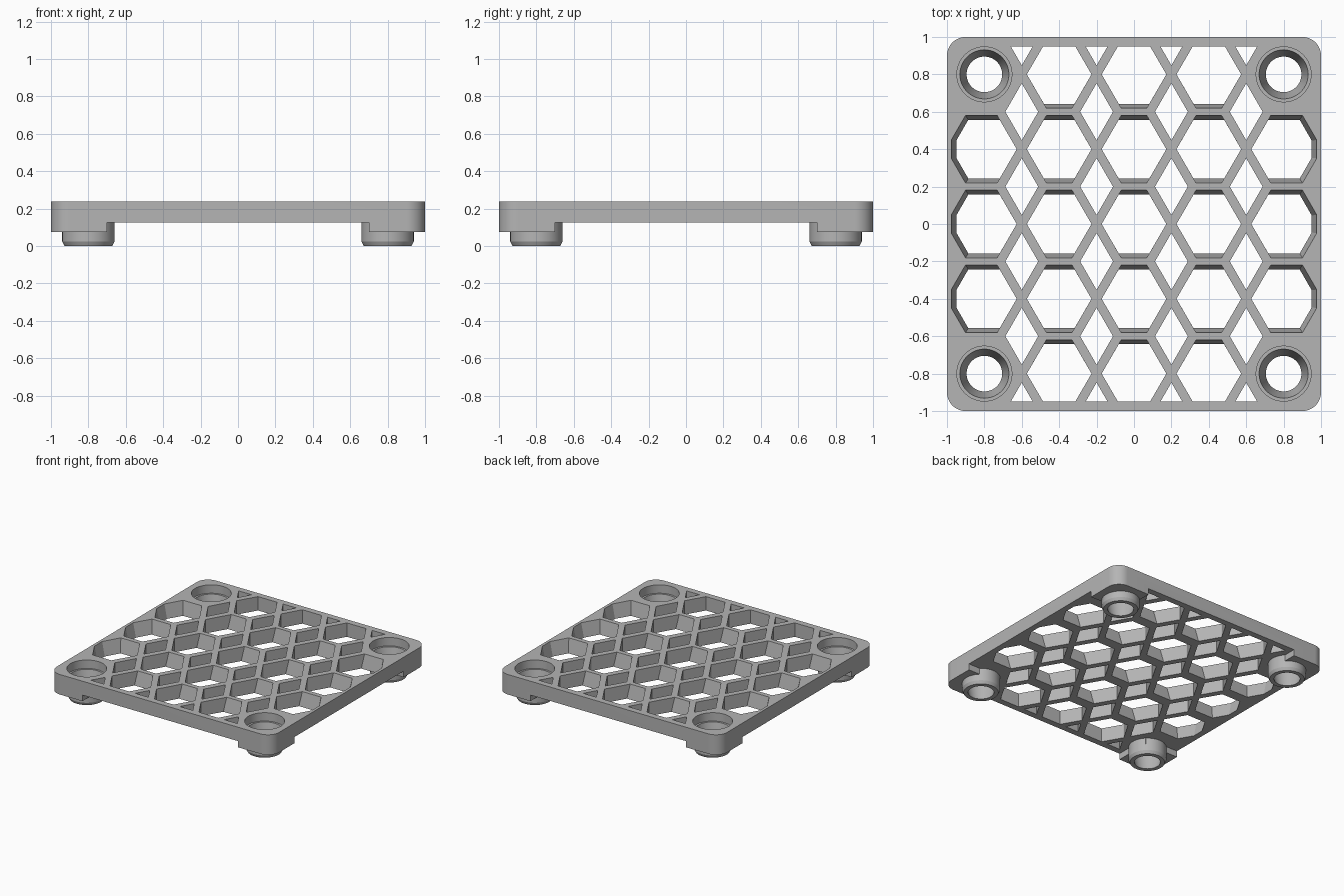
import bpy, bmesh, math

cube = bpy.data.objects.get("Cube")
if cube:
    bpy.data.objects.remove(cube, do_unlink=True)

TOP, UNDER, FOOT = 0.238, 0.125, 0.075   # plate top, plate underside, foot underside
PITCH, RIM, POST = 0.4, 0.95, 0.8        # cell spacing, inner rim, post centre
TAN = math.sqrt(3)
TIP = PITCH / 2 - 0.0277                 # half width of a hexagonal cell
PEAK = PITCH / 2 - 0.048                 # half height of a diamond cell
LOW, HIGH = UNDER - 0.01, TOP + 0.01     # cutters overshoot the plate

grey = bpy.data.materials.new("mid_grey")
grey.use_nodes = True
grey.diffuse_color = (0.46, 0.46, 0.46, 1)
grey.node_tree.nodes["Principled BSDF"].inputs["Base Color"].default_value = grey.diffuse_color


def loft(bm, rings):
    """Closed solid through equal-length rings of (points, z)."""
    loops = [[bm.verts.new((x, y, z)) for x, y in pts] for pts, z in rings]
    n = len(loops[0])
    for a, b in zip(loops, loops[1:]):
        for i in range(n):
            j = (i + 1) % n
            bm.faces.new((a[i], a[j], b[j], b[i]))
    bm.faces.new(loops[0][::-1])
    bm.faces.new(loops[-1])


def make(name, bm):
    bmesh.ops.recalc_face_normals(bm, faces=bm.faces)
    mesh = bpy.data.meshes.new(name)
    bm.to_mesh(mesh)
    bm.free()
    mesh.materials.append(grey)
    ob = bpy.data.objects.new(name, mesh)
    bpy.context.collection.objects.link(ob)
    return ob


def combine(target, tool, operation):
    mod = target.modifiers.new(tool.name, 'BOOLEAN')
    mod.object, mod.operation, mod.solver = tool, operation, 'EXACT'
    bpy.ops.object.select_all(action='DESELECT')
    bpy.context.view_layer.objects.active = target
    target.select_set(True)
    bpy.ops.object.modifier_apply(modifier=mod.name)
    bpy.data.objects.remove(tool, do_unlink=True)


def circle(cx, cy, r, n=64):
    return [(cx + r * math.cos(2 * math.pi * i / n), cy + r * math.sin(2 * math.pi * i / n))
            for i in range(n)]


def rect(w, d):
    return [(-w, -d), (w, -d), (w, d), (-w, d)]


def at_posts(name, profile):
    """Round solid at each corner from (radius, z) steps."""
    bm = bmesh.new()
    for sx in (-1, 1):
        for sy in (-1, 1):
            loft(bm, [(circle(sx * POST, sy * POST, r), z) for r, z in profile])
    return make(name, bm)


# Rounded square plate
outline = []
for k, (sx, sy) in enumerate([(1, 1), (-1, 1), (-1, -1), (1, -1)]):
    for i in range(13):
        a = math.pi / 2 * (k + i / 12)
        outline.append((sx * 0.9 + 0.1 * math.cos(a), sy * 0.9 + 0.1 * math.sin(a)))
bm = bmesh.new()
loft(bm, [(outline, FOOT), (outline, TOP)])
tray = make("lattice_tray", bm)

# Clear the underside, leaving a square foot in each corner
for name, w, d in (("clear_x", 0.7, 1.2), ("clear_y", 1.2, 0.7)):
    bm = bmesh.new()
    loft(bm, [(rect(w, d), 0.0), (rect(w, d), UNDER)])
    combine(tray, make(name, bm), 'DIFFERENCE')

# Chamfered pegs below the corners
combine(tray, at_posts("pegs", [(0.128, 0), (0.14, 0.024), (0.14, 0.18)]), 'UNION')


def hexagon(i, j, half, side, flat):
    """Cell outline: half = half height, side/flat = outer wall of edge columns."""
    top = RIM - 2 * PITCH if j == 2 else half
    bot = RIM - 2 * PITCH if j == -2 else half
    right = [(TIP - bot / TAN, -bot), (TIP, -0.001), (TIP, 0.001), (TIP - top / TAN, top)]
    left = [(-x, y) for x, y in reversed(right)]
    if abs(i) == 2:
        x = side - (half - flat) / TAN
        outer = [(x, -half), (side, -flat), (side, flat), (x, half)]
        if i > 0:
            right = outer
        else:
            left = [(-px, py) for px, py in reversed(outer)]
    return [(x + i * PITCH, y + j * PITCH) for x, y in right + left]


# Hexagonal cells, tapering towards the underside
bm = bmesh.new()
for i in range(-2, 3):
    for j in range(-2, 3):
        if abs(i) == 2 and abs(j) == 2:
            continue
        loft(bm, [(hexagon(i, j, 0.155, 0.148, 0.045), LOW),
                  (hexagon(i, j, 0.183, 0.179, 0.05), HIGH)])

# Diamond cells, cut to triangles at the front and back rims
for i in range(4):
    x = (i - 1.5) * PITCH
    for j in range(-1, 3):
        y, w = (j - 0.5) * PITCH, PEAK / TAN
        pts = [(x + w, y), (x, y + PEAK), (x - w, y), (x, y - PEAK)]
        loft(bm, [(pts, LOW), (pts, HIGH)])
    for s in (-1, 1):
        apex = 1 - PEAK
        w = (RIM - apex) / TAN
        pts = [(x - w, s * RIM), (x + w, s * RIM), (x, s * apex)]
        loft(bm, [(pts, LOW), (pts, HIGH)])
combine(tray, make("cells", bm), 'DIFFERENCE')

# Stepped sockets with a tapered bore through the pegs
socket = [(0.093, -0.01), (0.131, 0.17), (0.147, 0.17), (0.147, HIGH)]
combine(tray, at_posts("sockets", socket), 'DIFFERENCE')

bpy.ops.object.select_all(action='DESELECT')
tray.select_set(True)
bpy.context.view_layer.objects.active = tray
bpy.ops.object.shade_smooth_by_angle(angle=math.radians(20))
